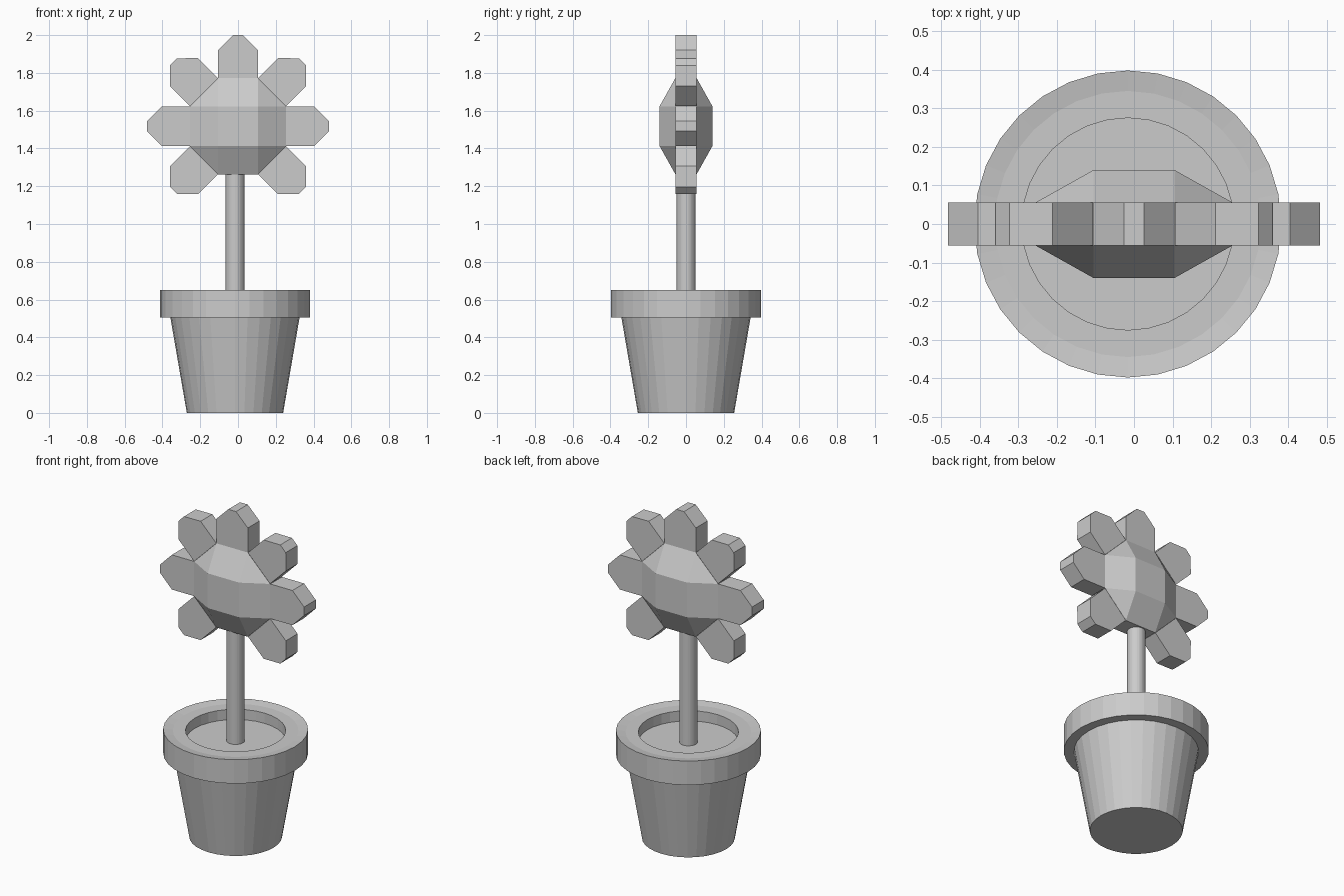
import bpy, bmesh
from math import sin, cos, pi

if "Cube" in bpy.data.objects:
    bpy.data.objects.remove(bpy.data.objects["Cube"])

AXIS_X = -0.016   # pot and stem sit slightly off the flower centre
HEAD_Z = 1.518    # centre height of the flower head


def finish(name, bm):
    bmesh.ops.remove_doubles(bm, verts=bm.verts, dist=1e-4)
    bmesh.ops.recalc_face_normals(bm, faces=bm.faces)
    mesh = bpy.data.meshes.new(name)
    bm.to_mesh(mesh)
    bm.free()
    obj = bpy.data.objects.new(name, mesh)
    bpy.context.collection.objects.link(obj)
    return obj


def lathe(name, profile, sides=32):
    """Closed solid turned from (radius, z) points, capped at both ends."""
    bm = bmesh.new()
    rings = [[bm.verts.new((AXIS_X + r * cos(2 * pi * i / sides),
                            r * sin(2 * pi * i / sides), z))
              for i in range(sides)] for r, z in profile]
    for a, b in zip(rings, rings[1:]):
        for i in range(sides):
            j = (i + 1) % sides
            bm.faces.new((a[i], a[j], b[j], b[i]))
    bm.faces.new(rings[0])
    bm.faces.new(rings[-1])
    return finish(name, bm)


# Pot with lip, dished rim and soil surface
lathe("pot", [(0.255, 0), (0.342, 0.505), (0.398, 0.505), (0.398, 0.65),
              (0.345, 0.642), (0.275, 0.642), (0.275, 0.58)])

# Stem
lathe("stem", [(0.05, 0.58), (0.05, 1.265)])

# Flower: octagonal domed head, with seven petals around all but the bottom
W, R, T, DOME = 0.105, 0.255, 0.056, 0.14
bm = bmesh.new()


def face(points, turn=0):
    """Add a face from (u, y, v) points turned about the flower centre."""
    a = turn * pi / 4
    bm.faces.new([bm.verts.new((u * cos(a) + v * sin(a), y,
                                HEAD_Z - u * sin(a) + v * cos(a)))
                  for u, y, v in points])


for s in (-1, 1):
    face([(-W, s * DOME, -W), (W, s * DOME, -W), (W, s * DOME, W), (-W, s * DOME, W)])
    for k in (0, 2, 4, 6):
        face([(-W, s * DOME, W), (W, s * DOME, W), (W, s * T, R), (-W, s * T, R)], k)
        face([(W, s * DOME, W), (W, s * T, R), (R, s * T, W)], k)

petal = [(-W, R), (-W, 0.404), (-0.026, 0.482), (0.026, 0.482), (W, 0.404), (W, R)]
for k in range(8):
    outline = [(-W, R), (W, R)] if k == 4 else petal
    for (u0, v0), (u1, v1) in zip(outline, outline[1:]):
        face([(u0, -T, v0), (u1, -T, v1), (u1, T, v1), (u0, T, v0)], k)
    if k != 4:
        for y in (-T, T):
            face([(u, y, v) for u, v in petal], k)
finish("flower", bm)
